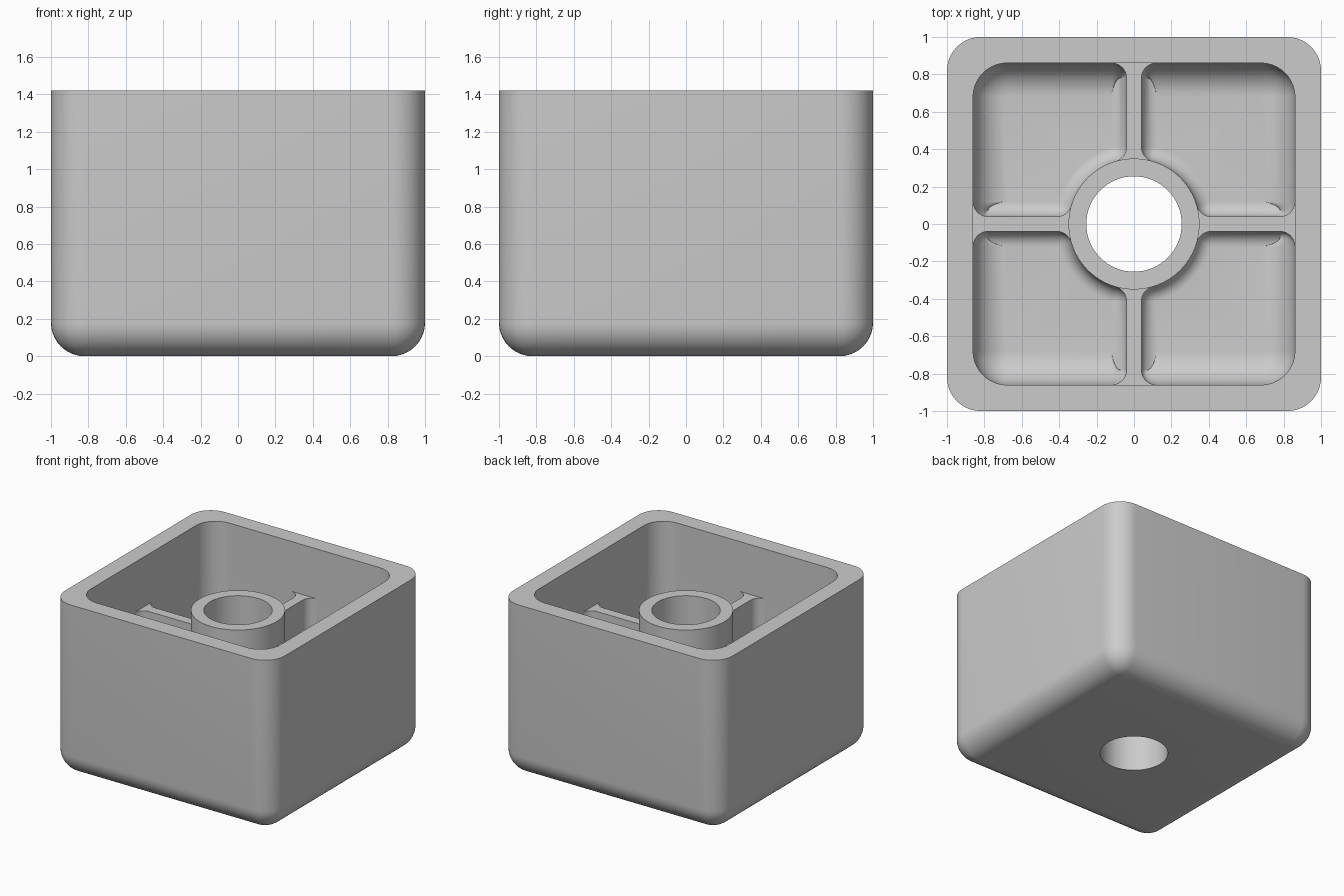
import bpy, bmesh
from math import sin, cos, pi, sqrt, atan2, radians, hypot

cube = bpy.data.objects.get("Cube")
if cube:
    bpy.data.objects.remove(cube)

# Main dimensions
HALF, HEIGHT, ROUND = 1.0, 1.42, 0.18      # outer shell
INNER, FLOOR = 0.86, 0.14                  # cavity
RIB, RIB_TOP, FILLET = 0.04, 1.01, 0.08    # cross ribs
TUBE, HOLE, TUBE_TOP = 0.35, 0.255, 1.215  # central tube
STEPS = 10

bm = bmesh.new()


def arc(cx, cy, r, a, b, n=STEPS):
    angles = [a + (b - a) * i / n for i in range(n + 1)]
    return [(cx + r * cos(t), cy + r * sin(t)) for t in angles]


def rounded_square(half, r):
    c = half - r
    pts = []
    for q in range(4):
        t = pi / 4 + q * pi / 2
        sx, sy = (1 if cos(t) > 0 else -1), (1 if sin(t) > 0 else -1)
        pts += arc(c * sx, c * sy, r, q * pi / 2, (q + 1) * pi / 2)
    return pts


def at(pts, z):
    return [(x, y, z) for x, y in pts]


def turn(pts, q):
    for _ in range(q):
        pts = [(-p[1], p[0], *p[2:]) for p in pts]
    return pts


def loft(rings):
    """Join rings of equal length with quads."""
    rows = [[bm.verts.new(p) for p in ring] for ring in rings]
    for low, high in zip(rows, rows[1:]):
        for i in range(len(low)):
            j = (i + 1) % len(low)
            bm.faces.new((low[i], low[j], high[j], high[i]))


def fill(*loops):
    """Flat face bounded by one loop, with an optional hole loop."""
    edges = []
    for loop in loops:
        clean = [p for i, p in enumerate(loop)
                 if sum(abs(a - b) for a, b in zip(p, loop[i - 1])) > 1e-4]
        vs = [bm.verts.new(p) for p in clean]
        edges += [bm.edges.new((vs[i - 1], vs[i])) for i in range(len(vs))]
    bmesh.ops.triangle_fill(bm, edges=edges, use_beauty=True, use_dissolve=False,
                            normal=(0, 0, 1))


# Outline of one compartment: each point has its inward floor-fillet offset
half_line = []                       # from the diagonal wall corner to the tube
c = INNER - ROUND
for x, y in arc(c, c, ROUND, pi / 4, pi / 2):
    half_line.append((x, y, c - x, c - y))
fx, fy = RIB + FILLET, INNER - FILLET
for x, y in arc(fx, fy, FILLET, pi / 2, pi):
    half_line.append((x, y, fx - x, (fy - y) * ROUND / FILLET))
ty = sqrt((TUBE + FILLET) ** 2 - fx ** 2)
tube_angle = atan2(ty, fx)
for x, y in arc(fx, ty, FILLET, pi, pi + tube_angle):
    half_line.append((x, y, fx - x, ty - y))
rib_side = [p[:2] for p in half_line[STEPS + 1:]]
for x, y in arc(0, 0, TUBE, tube_angle, pi / 4)[1:]:
    half_line.append((x, y, x * FILLET / TUBE, y * FILLET / TUBE))
mirrored = [(y, x, v, u) for x, y, u, v in half_line[-2:0:-1]]
outline = half_line + mirrored

# Four compartments with filleted floors
rings = [[(x, y, RIB_TOP) for x, y, u, v in outline]]
for i in range(STEPS + 1):
    t = i / STEPS * pi / 2
    k = 1 - cos(t)
    rings.append([(x + u * k, y + v * k, FLOOR + hypot(u, v) * (1 - sin(t)))
                  for x, y, u, v in outline])
for q in range(4):
    loft([turn(r, q) for r in rings])
    fill(turn(rings[-1], q))

# Tube outline, sharing its points with the compartments and ribs
tube_quarter = (arc(0, 0, TUBE, pi / 2 - tube_angle, pi / 4)[:-1]
                + arc(0, 0, TUBE, pi / 4, tube_angle)[:-1])
gap = arc(0, 0, TUBE, tube_angle, pi - tube_angle)
tube_loop = [p for q in range(4) for p in turn(tube_quarter + gap[:-1], q)]

# Flat tops of the four ribs
rib_top = rib_side + gap[1:-1] + [(-x, y) for x, y in reversed(rib_side)]
for q in range(4):
    fill(at(turn(rib_top, q), RIB_TOP))

# Cavity wall above the ribs
wall_half = [p[:2] for p in half_line[:STEPS + 2]]
wall_quarter = [(y, x) for x, y in wall_half[:0:-1]] + wall_half
wall_loop = [p for q in range(4) for p in turn(wall_quarter, q)]
loft([at(wall_loop, RIB_TOP), at(wall_loop, HEIGHT)])

# Central tube and through hole
hole_loop = arc(0, 0, HOLE, 0, 2 * pi, 64)[:-1]
loft([at(tube_loop, RIB_TOP), at(tube_loop, TUBE_TOP)])
fill(at(tube_loop, TUBE_TOP), at(hole_loop, TUBE_TOP))
loft([at(hole_loop, 0), at(hole_loop, TUBE_TOP)])

# Outer shell with rounded bottom edge, rim and underside
shell = [at(rounded_square(HALF, ROUND), HEIGHT)]
for i in range(STEPS + 1):
    t = i / STEPS * pi / 2
    inset = ROUND * (1 - cos(t))
    shell.append(at(rounded_square(HALF - inset, ROUND - inset),
                    ROUND * (1 - sin(t))))
loft(shell)
fill(shell[0], at(wall_loop, HEIGHT))
fill(shell[-1], at(hole_loop, 0))

bmesh.ops.remove_doubles(bm, verts=bm.verts, dist=1e-4)
bmesh.ops.dissolve_degenerate(bm, edges=bm.edges, dist=1e-5)
bmesh.ops.recalc_face_normals(bm, faces=bm.faces)

mesh = bpy.data.meshes.new("ribbed_box")
bm.to_mesh(mesh)
bm.free()
box = bpy.data.objects.new("ribbed_box", mesh)
bpy.context.collection.objects.link(box)

# Light grey material
grey = bpy.data.materials.new("light_grey")
grey.use_nodes = True
color = (0.6, 0.6, 0.6, 1)
grey.diffuse_color = color
grey.node_tree.nodes["Principled BSDF"].inputs["Base Color"].default_value = color
mesh.materials.append(grey)

bpy.ops.object.select_all(action="DESELECT")
box.select_set(True)
bpy.context.view_layer.objects.active = box
bpy.ops.object.shade_smooth_by_angle(angle=radians(30))
